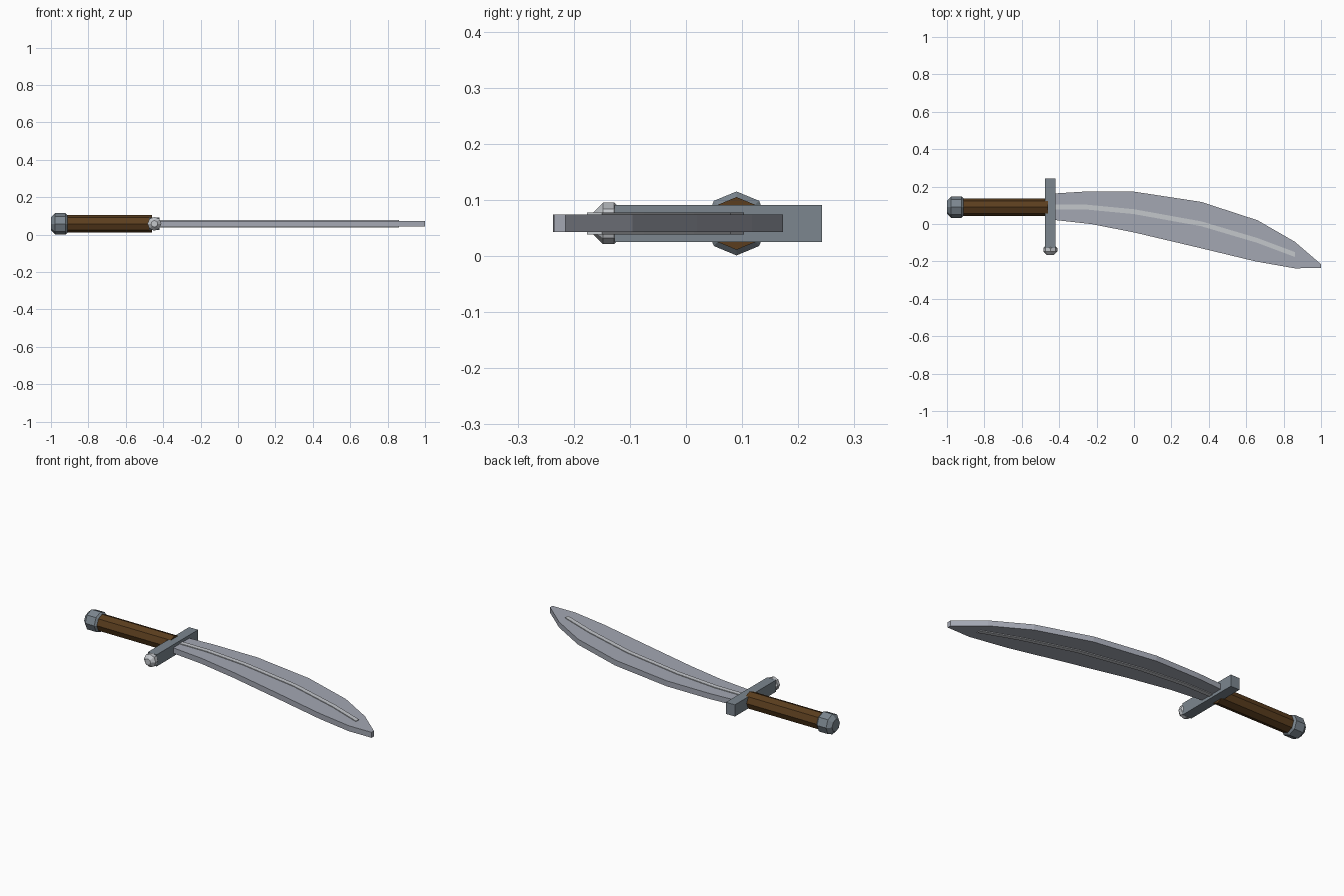
import bpy, bmesh, math
from mathutils import Vector

if "Cube" in bpy.data.objects:
    bpy.data.objects.remove(bpy.data.objects["Cube"], do_unlink=True)

MID = 0.058      # height of the flat centre plane
GRIP_Y = 0.09    # centre line of the grip


def material(name, rgb):
    m = bpy.data.materials.new(name)
    m.use_nodes = True
    colour = (*rgb, 1)
    m.diffuse_color = colour
    m.node_tree.nodes["Principled BSDF"].inputs["Base Color"].default_value = colour
    return m


def finish(name, bm, mat):
    bmesh.ops.recalc_face_normals(bm, faces=bm.faces)
    mesh = bpy.data.meshes.new(name)
    bm.to_mesh(mesh)
    bm.free()
    mesh.materials.append(mat)
    obj = bpy.data.objects.new(name, mesh)
    bpy.context.collection.objects.link(obj)
    return obj


def lathe(name, origin, axis, profile, mat, sides=8):
    """Faceted solid of rings (distance, radius) along the x or y axis."""
    bm = bmesh.new()
    rings = []
    for d, r in profile:
        ring = []
        for i in range(sides):
            a = math.tau * i / sides
            u, w = r * math.cos(a), r * math.sin(a)
            offset = Vector((d, u, w)) if axis == "x" else Vector((u, d, w))
            ring.append(bm.verts.new(Vector(origin) + offset))
        rings.append(ring)
    for a, b in zip(rings, rings[1:]):
        for i in range(sides):
            j = (i + 1) % sides
            bm.faces.new((a[i], a[j], b[j], b[i]))
    bm.faces.new(rings[0])
    bm.faces.new(rings[-1])
    return finish(name, bm, mat)


def slab(name, upper, lower, half, mat):
    """Flat plate between two edge lines, split into matching strips."""
    bm = bmesh.new()
    sections = [[bm.verts.new((x, y, MID + h)) for (x, y), h in
                 ((u, half), (l, half), (l, -half), (u, -half))]
                for u, l in zip(upper, lower)]
    for a, b in zip(sections, sections[1:]):
        for i in range(4):
            j = (i + 1) % 4
            bm.faces.new((a[i], a[j], b[j], b[i]))
    bm.faces.new(sections[0])
    bm.faces.new(sections[-1])
    return finish(name, bm, mat)


blade_steel = material("blade steel", (0.37, 0.39, 0.45))
bright_steel = material("bright steel", (0.55, 0.57, 0.60))
dark_steel = material("dark steel", (0.20, 0.24, 0.275))
wood = material("brown wood", (0.105, 0.048, 0.013))

# Curved blade, widening in the middle and ending in a blunt tip
slab("blade",
     [(-0.43, 0.163), (-0.27, 0.173), (0, 0.173), (0.36, 0.118),
      (0.66, 0.02), (0.86, -0.095), (1, -0.215)],
     [(-0.43, 0.022), (-0.23, 0), (0, -0.045), (0.36, -0.13),
      (0.65, -0.2), (0.86, -0.237), (1, -0.235)],
     0.0155, blade_steel)

# Raised rib following the blade on both faces
rib = [(-0.43, 0.09), (-0.25, 0.09), (0, 0.066), (0.36, 0.001),
       (0.66, -0.088), (0.86, -0.163)]
slab("blade_rib", [(x, y + 0.013) for x, y in rib],
     [(x, y - 0.013) for x, y in rib], 0.0195, bright_steel)

# Crossguard bar and its small end knob
slab("crossguard", [(-0.475, 0.242), (-0.419, 0.242)],
     [(-0.475, -0.127), (-0.419, -0.127)], 0.033, dark_steel)
lathe("guard_knob", (-0.447, -0.138, MID), "y",
      [(-0.029, 0.018), (-0.01, 0.037), (0.01, 0.037), (0.028, 0.02)],
      bright_steel)

# Eight-sided grip and pommel
lathe("grip", (0, GRIP_Y, MID), "x", [(-0.92, 0.047), (-0.46, 0.047)], wood)
lathe("pommel", (-0.95, GRIP_Y, MID), "x",
      [(-0.05, 0.035), (-0.028, 0.057), (0.028, 0.057), (0.05, 0.035)],
      dark_steel)
